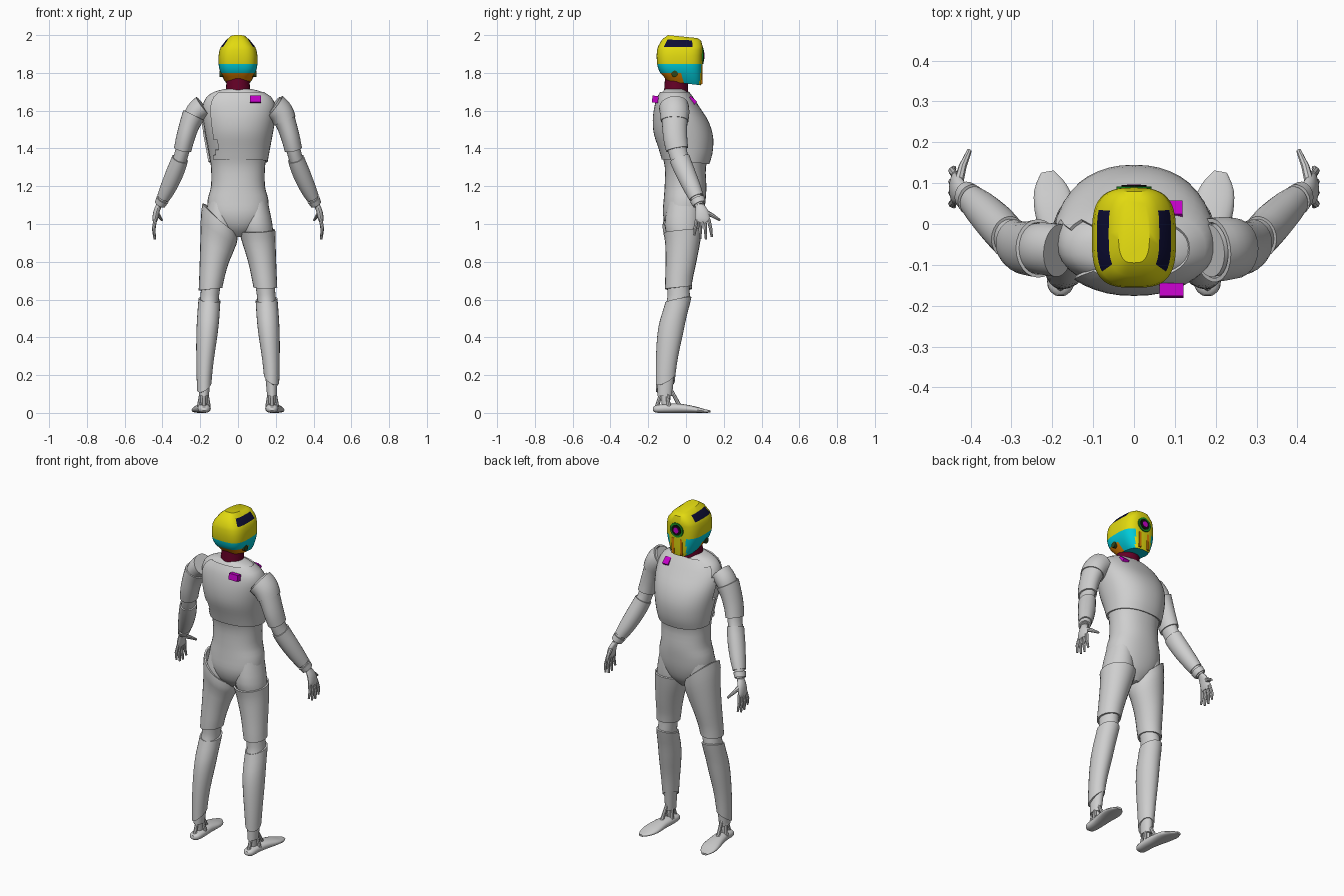
import bpy, bmesh, math
from mathutils import Vector, Matrix

if "Cube" in bpy.data.objects:
    bpy.data.objects.remove(bpy.data.objects["Cube"])


def material(name, r, g, b):
    m = bpy.data.materials.new(name)
    m.diffuse_color = (r, g, b, 1)
    m.use_nodes = True
    m.node_tree.nodes["Principled BSDF"].inputs["Base Color"].default_value = m.diffuse_color
    return m


GREY = material("light_grey", .62, .62, .62)
YELLOW = material("yellow", .76, .70, .005)
CYAN = material("cyan", .0, .60, .70)
ORANGE = material("orange", .75, .22, .0)
RED = material("dark_red", .13, .0, .02)
MAGENTA = material("magenta", .55, .0, .58)
NAVY = material("navy", .004, .004, .035)
GREEN = material("green", .01, .28, .015)
BLACK = material("black", .005, .005, .005)
OLIVE = material("dark_olive", .03, .06, .01)


def finish(bm, name, mats):
    bmesh.ops.recalc_face_normals(bm, faces=bm.faces[:])
    me = bpy.data.meshes.new(name)
    bm.to_mesh(me)
    bm.free()
    for m in mats:
        me.materials.append(m)
    ob = bpy.data.objects.new(name, me)
    bpy.context.collection.objects.link(ob)
    return ob


def dense(rings, k=3):
    """Catmull-Rom resampling of ring tuples (x, y, z, ru, rv, slope_x, slope_y)."""
    r = [tuple(p) + (0,) * (7 - len(p)) for p in rings]
    out = []
    for i in range(len(r) - 1):
        a, b, c, d = r[max(i - 1, 0)], r[i], r[i + 1], r[min(i + 2, len(r) - 1)]
        for j in range(k):
            t = j / k
            out.append(tuple(q + .5 * t * ((s - p) + t * ((2 * p - 5 * q + 4 * s - u) + t * (3 * (q - s) + u - p)))
                             for p, q, s, u in zip(a, b, c, d)))
    return out + [r[-1]]


def cut(rings, z0, z1, grow, low=(0, 0), high=(0, 0), steps=10):
    """Part of a limb between two heights, made thicker: used for armour."""
    rings = sorted(rings, key=lambda p: p[2])
    out = []
    for i in range(steps + 1):
        f = i / steps
        z = z0 + (z1 - z0) * f
        for a, b in zip(rings, rings[1:]):
            if a[2] <= z <= b[2]:
                t = (z - a[2]) / max(b[2] - a[2], 1e-6)
                p = [u + (v - u) * t for u, v in zip(a, b)]
                out.append((p[0], p[1], z, p[3] + grow, p[4] + grow,
                            low[0] + (high[0] - low[0]) * f, low[1] + (high[1] - low[1]) * f))
                break
    return out


def loft(name, rings, mats=(GREY,), n=24, e=1.0, flat=True, side=1, shell=0, drop=None, rule=None):
    bm = bmesh.new()
    rows = []
    power = lambda v: math.copysign(abs(v) ** e, v)
    rings = [tuple(p) + (0,) * (7 - len(p)) for p in rings]
    for i, (x, y, z, ru, rv, sx, sy) in enumerate(rings):
        u, v = Vector((1, 0, 0)), Vector((0, 1, 0))
        if not flat:
            t = (Vector(rings[min(i + 1, len(rings) - 1)][:3]) - Vector(rings[max(i - 1, 0)][:3])).normalized()
            u = (u - t * u.dot(t)).normalized()
            v = t.cross(u)
        row = []
        for j in range(n):
            a = 2 * math.pi * j / n
            d = u * ru * power(math.cos(a)) + v * rv * power(math.sin(a))
            d.z += sx * d.x + sy * d.y
            row.append(bm.verts.new(((x + d.x) * side, y + d.y, z + d.z)))
        rows.append(row)
    for a, b in zip(rows, rows[1:]):
        for j in range(n):
            bm.faces.new((a[j], a[(j + 1) % n], b[(j + 1) % n], b[j]))
    if not shell:
        bm.faces.new(rows[0][::-1])
        bm.faces.new(rows[-1])
    if drop:
        gone = [f for f in bm.faces if drop(f.calc_center_median())]
        bmesh.ops.delete(bm, geom=gone, context='FACES')
    if rule:
        for f in bm.faces:
            f.material_index = rule(f.calc_center_median())
    ob = finish(bm, name, mats)
    if shell:
        m = ob.modifiers.new("thickness", 'SOLIDIFY')
        m.thickness, m.offset = shell, -1
    return ob


def box(name, loc, size, mat, tilt=0):
    bm = bmesh.new()
    bmesh.ops.create_cube(bm, size=1, matrix=Matrix.Translation(loc) @ Matrix.Rotation(tilt, 4, 'X')
                          @ Matrix.Diagonal((*size, 1)))
    return finish(bm, name, [mat])


def disc(name, loc, r, depth, axis, mat):
    bm = bmesh.new()
    bmesh.ops.create_cone(bm, cap_ends=True, segments=24, radius1=r, radius2=r, depth=depth,
                          matrix=Matrix.Translation(loc) @ Matrix.Rotation(math.pi / 2, 4, axis))
    return finish(bm, name, [mat])


def body(z, lo, hi, rx, sy=0):
    return (0, (lo + hi) / 2, z, rx, (hi - lo) / 2, 0, sy)


# torso and chest armour
torso = dense([body(.93, -.05, .03, .03), body(.98, -.10, .07, .11), body(1.05, -.122, .093, .158),
               body(1.13, -.118, .104, .160), body(1.2, -.113, .108, .143), body(1.3, -.112, .105, .143),
               body(1.38, -.132, .128, .155), body(1.47, -.160, .133, .172), body(1.55, -.165, .108, .185),
               body(1.62, -.156, .062, .188), body(1.67, -.142, .028, .168), body(1.70, -.125, .005, .125),
               body(1.715, -.11, -.01, .07)])
loft("torso", torso, n=32, e=.9)
loft("chest_armour", cut(torso, 1.33, 1.70, .011, (0, -.1), (0, 0), 14), n=40, e=.9, shell=.01,
     drop=lambda c: c.x < -.11 and -.13 < c.y < .0 and c.z > 1.40 or c.x < -.125 and c.y < 0 and c.z < 1.46)
loft("neck", [body(1.67, -.12, .015, .068), body(1.72, -.115, .01, .063), body(1.79, -.11, .012, .060)], (RED,))
box("back_tag", (.092, -.163, 1.66), (.058, .032, .036), MAGENTA, -.15)
box("chest_tag", (.10, .034, 1.655), (.038, .045, .022), MAGENTA, -.75)

# helmet, coloured by height and direction
def helmet_rule(c):
    if 1.937 < c.z < 1.976 and -.106 < c.y < .036 and abs(c.x) > .04:
        return 3
    if c.z > 1.846 or (c.y > .07 and abs(c.x) < .05 and c.z < 1.846):
        return 0
    return 1 if c.z > 1.80 or c.y > -.01 else 2


loft("helmet", [body(1.745, -.10, .08, .060, -.12), body(1.768, -.118, .083, .076, -.12),
                body(1.80, -.137, .085, .092), body(1.825, -.148, .086, .100), body(1.847, -.153, .087, .103),
                body(1.89, -.156, .088, .103), body(1.92, -.153, .089, .098), body(1.938, -.149, .089, .091),
                body(1.974, -.127, .080, .062, -.03), body(1.992, -.095, .06, .038, -.1)],
     (YELLOW, CYAN, ORANGE, NAVY), n=48, e=.64, rule=helmet_rule)
disc("lens_ring", (0, .083, 1.89), .043, .018, 'X', GREEN)
disc("lens_glass", (0, .085, 1.89), .031, .020, 'X', BLACK)
disc("lens_core", (0, .087, 1.89), .017, .020, 'X', MAGENTA)
for s, w in ((1, "right"), (-1, "left")):
    box("face_stripe_" + w, (.027 * s, .081, 1.79), (.014, .014, .095), ORANGE)
    disc("ear_disc_" + w, (.086 * s, -.06, 1.795), .017, .022, 'Y', OLIVE)

# limb profiles for the +x side
leg = dense([(.095, -.01, 1.12, .062, .085), (.098, -.018, 1.0, .084, .095), (.108, -.016, .92, .078, .083),
             (.128, -.026, .80, .062, .070), (.143, -.04, .68, .052, .059), (.151, -.04, .60, .049, .060),
             (.158, -.068, .50, .050, .064), (.165, -.085, .40, .047, .061), (.175, -.103, .25, .036, .048),
             (.180, -.112, .09, .026, .038)])
arm = dense([(.185, -.065, 1.625, .06, .065), (.225, -.06, 1.59, .055, .064), (.255, -.06, 1.53, .045, .058),
             (.28, -.056, 1.45, .040, .054), (.302, -.038, 1.36, .037, .048), (.335, -.002, 1.27, .040, .045),
             (.375, .038, 1.18, .034, .038), (.415, .073, 1.10, .020, .026)])
foot = dense([(.18, -.175, .022, .012, .010), (.18, -.155, .021, .031, .020), (.18, -.09, .024, .036, .024),
              (.187, -.03, .024, .041, .024), (.195, .04, .018, .049, .018), (.205, .09, .011, .040, .011),
              (.212, .128, .007, .016, .006)])

for s, w in ((1, "right"), (-1, "left")):
    # leg with thigh and shin armour
    loft("leg_" + w, leg[::-1], side=s)
    if s > 0:
        thigh = cut(leg, .665, .965, .012, (0, .1), (.05, .1))
    else:
        thigh = cut(leg, .655, 1.03, .012, (-.1, 0), (.85, .1))
    loft("thigh_armour_" + w, thigh, side=s, shell=.01)
    loft("shin_armour_" + w, cut(leg, .18 if s > 0 else .14, .60, .009, (-.5, .5), (.1, .2)), side=s, shell=.01)
    # foot and ankle struts
    loft("foot_" + w, foot, side=s, flat=False, n=20, e=.85)
    for k, (x, y) in enumerate(((.18, -.155), (.187, -.03), (.155, -.09), (.207, -.09))):
        loft(f"ankle_strut_{w}_{k}", [(.18 + (x - .18) * .5, -.11 + (y + .11) * .4, .12, .009, .009),
                                      (x, y, .03, .011, .011)], side=s, flat=False, n=8)
    loft("ankle_" + w, [(.18, -.105, .03, .016, .02), (.18, -.11, .1, .02, .028)], side=s, n=12)
    # arm with upper and lower armour
    loft("arm_" + w, arm, side=s, flat=False)
    loft("upper_arm_armour_" + w, cut(arm, 1.395, 1.575, .009), side=s, flat=False, shell=.008)
    loft("forearm_armour_" + w, cut(arm, 1.14, 1.345, .007), side=s, flat=False, shell=.007)
    loft("wrist_cuff_" + w, cut(arm, 1.105, 1.13, .009, steps=2), side=s, flat=False, shell=.008, n=16)
    # palm, fingers and thumb
    loft("palm_" + w, dense([(.415, .073, 1.105, .017, .022), (.43, .083, 1.07, .017, .034),
                             (.438, .087, 1.03, .015, .039), (.44, .088, 1.01, .010, .036)]), side=s, n=16)
    for k in range(4):
        y, drop = .057 + .021 * k, (.07, .09, .092, .078)[k]
        loft(f"finger_{w}_{k}", [(.438, y, 1.025, .0095, .0095),
                                 (.446, y + .006 * (k - 1.3), 1.015 - drop * .5, .009, .009),
                                 (.441, y + .010 * (k - 1.3), 1.01 - drop, .006, .006)], side=s, flat=False, n=8)
    loft("thumb_" + w, [(.43, .10, 1.065, .012, .014), (.42, .14, 1.045, .010, .011),
                        (.403, .18, 1.02, .006, .006)], side=s, flat=False, n=8)

# one larger shoulder plate
loft("shoulder_plate", cut(arm, 1.545, 1.62, .014, steps=6), flat=False, shell=.01)

# apply thickness and smooth the surfaces, keeping hard edges
for ob in bpy.context.scene.objects:
    ob.select_set(True)
    bpy.context.view_layer.objects.active = ob
bpy.ops.object.convert(target='MESH')
bpy.ops.object.shade_smooth_by_angle(angle=math.radians(38))
